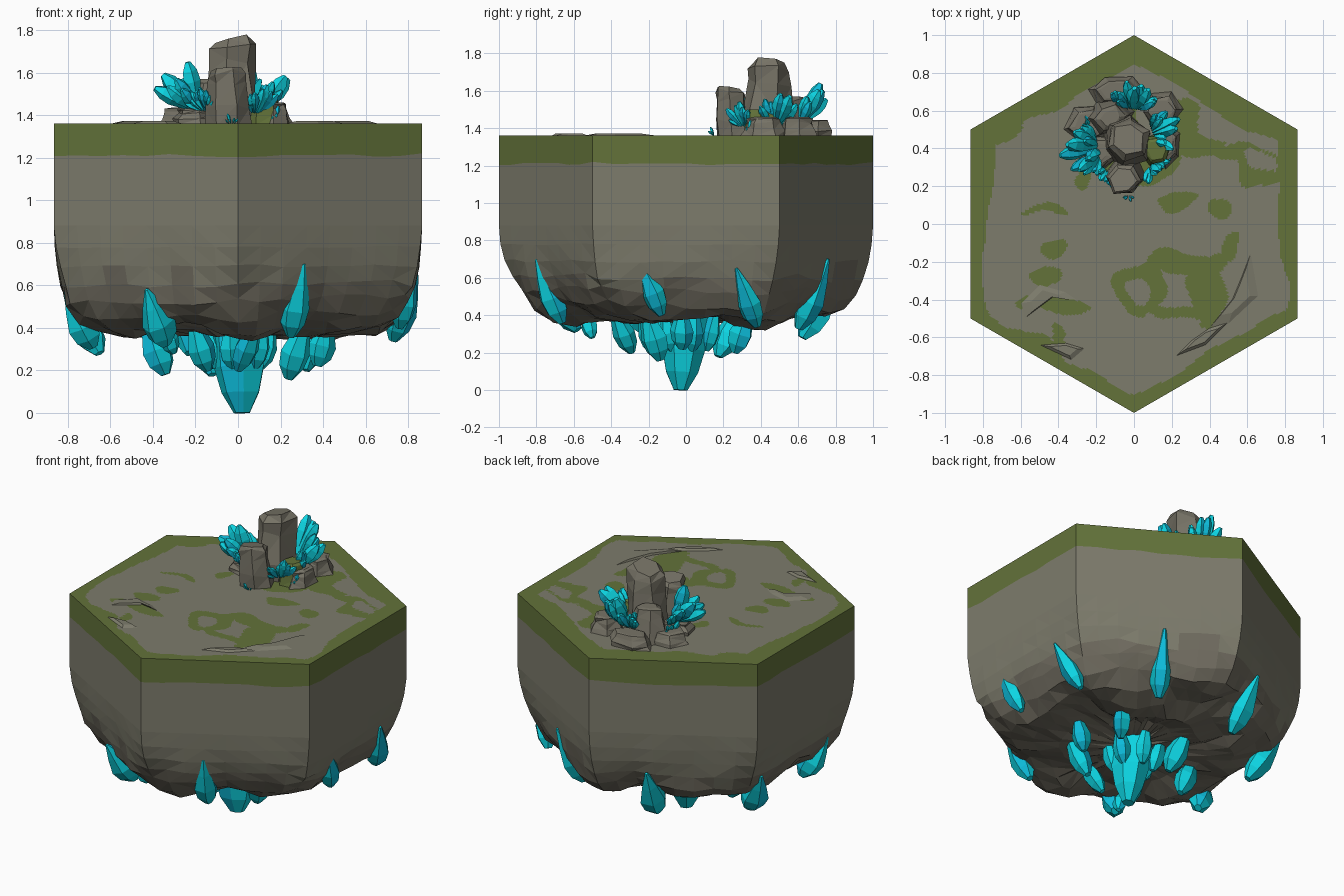
import bpy, bmesh, math, random
from mathutils import Vector, noise

if "Cube" in bpy.data.objects:
    bpy.data.objects.remove(bpy.data.objects["Cube"])

random.seed(4)
TOP = 1.36


def material(name, rgb):
    m = bpy.data.materials.new(name)
    m.diffuse_color = (*rgb, 1)
    m.use_nodes = True
    m.node_tree.nodes["Principled BSDF"].inputs["Base Color"].default_value = m.diffuse_color
    return m


ROCK = material("rock grey", (0.205, 0.2, 0.15))
BROWN = material("underside brown grey", (0.165, 0.152, 0.118))
STONE = material("boulder grey", (0.185, 0.173, 0.135))
GRASS = material("moss green", (0.125, 0.17, 0.042))
CYAN = material("crystal cyan", (0.004, 0.67, 0.77))
BLUE = material("crystal blue", (0.004, 0.50, 0.70))


def finish(name, bm, mats, recalc=True):
    if recalc:
        bmesh.ops.recalc_face_normals(bm, faces=bm.faces)
    me = bpy.data.meshes.new(name)
    bm.to_mesh(me)
    bm.free()
    for m in mats:
        me.materials.append(m)
    ob = bpy.data.objects.new(name, me)
    bpy.context.collection.objects.link(ob)
    return ob


def hex_points(per_side):
    c = [Vector((math.sin(i * math.pi / 3), math.cos(i * math.pi / 3), 0)) for i in range(7)]
    return [c[i].lerp(c[i + 1], k / per_side) for i in range(6) for k in range(per_side)]


def loft(bm, rings, cap_first=False, cap_last=False):
    """Skin a list of point rings; returns faces grouped by band."""
    vs = [[bm.verts.new(p) for p in r] for r in rings]
    n = len(vs[0])
    bands = [[bm.faces.new((a[i], a[(i + 1) % n], b[(i + 1) % n], b[i])) for i in range(n)]
             for a, b in zip(vs, vs[1:])]
    if cap_first:
        bm.faces.new(vs[0])
    if cap_last:
        bm.faces.new(vs[-1])
    return bands


def fuzz(x, y, z=0.0, f=3.0):
    return noise.noise(Vector((x * f + 7.3, y * f + 2.1, z * f + 4.7)))


# --- floating rock body: hexagonal walls rounding into a lumpy underside
# (height, scale, roughness, roundness)
profile = [(1.36, 1, 0, 0), (1.21, 1, 0, 0), (1.0, 1, 0, 0), (0.88, 1, 0, 0), (0.78, .995, .008, .03),
           (0.69, .985, .018, .12), (0.60, .965, .035, .25), (0.52, .94, .05, .4), (0.45, .88, .06, .5),
           (0.40, .78, .06, .6), (0.38, .64, .06, .7), (0.375, .48, .06, .8), (0.375, .3, .05, 1),
           (0.375, .12, .03, 1)]
rings = []
for z, s, amp, rnd in profile:
    ring = []
    for p in hex_points(8):
        d = p.normalized()
        q = p.lerp(d * 0.93, rnd)
        q *= min(1, p.length / q.length) * s
        if amp:
            q *= 1 - amp * 1.3 * abs(fuzz(d.x, d.y, z, 2.5))
            q.z = z + amp * 1.2 * fuzz(q.x, q.y, z, 3.5)
            q.z += random.uniform(-.25, .25) * amp
        else:
            q.z = z + (0.014 * fuzz(p.x, p.y, 0, 6) if z == 1.21 else 0)
        ring.append(q)
    rings.append(ring)
bm = bmesh.new()
bands = loft(bm, rings, cap_last=True)
for f in bands[0]:
    f.material_index = 1
for f in bm.faces:
    c = f.calc_center_median()
    if c.z < 0.60 + 0.15 * fuzz(c.x, c.y, c.z, 4):
        f.material_index = 2
bmesh.ops.triangulate(bm, faces=[f for f in bm.faces if f.calc_center_median().z < .9])
finish("rock_body", bm, [ROCK, GRASS, BROWN])

# --- top surface: mossy border and moss patches on bare rock
patches = [(-.45, .08, .11, .03), (.23, .12, .11, .055), (.45, .09, .05, .05), (-.43, -.12, .09, .06),
           (-.45, -.29, .09, .05), (-.4, -.42, .2, .06), (.04, -.35, .14, .14), (.28, -.2, .22, .07),
           (.38, -.38, .09, .15), (.5, -.13, .06, .09), (.34, .42, .17, .07), (.56, .36, .14, .05),
           (.28, .54, .06, .12), (.0, .42, .25, .2), (-.7, .5, .12, .1), (.24, -.48, .18, .035),
           (-.28, .22, .05, .05), (.68, .3, .12, .11), (-.42, -.6, .04, .08)]
holes = [(.04, -.36, .07, .08), (.68, .33, .07, .06), (.0, .73, .18, .06), (.1, .54, .1, .08)]


def inside(shapes, x, y):
    return any(((x - a) / rx) ** 2 + ((y - b) / ry) ** 2 < 1 for a, b, rx, ry in shapes)


def mossy(x, y, s):
    if s > 0.90 + 0.08 * fuzz(x, y, 0, 4) - 0.06 * max(0, y):
        return not inside(holes, x, y)
    wx = x + 0.06 * fuzz(x, y, 1, 7)
    wy = y + 0.06 * fuzz(x, y, 5, 7)
    return inside(patches, wx, wy) and not inside(holes, wx, wy)


bm = bmesh.new()
outline = hex_points(44)
STEPS = 84
loft(bm, [[Vector((p.x * k / STEPS, p.y * k / STEPS, TOP)) for p in outline]
          for k in range(STEPS, 0, -1)], cap_last=True)
for f in bm.faces:
    c = f.calc_center_median()
    a = math.atan2(c.x, c.y) % (math.pi / 3) - math.pi / 6
    s = math.hypot(c.x, c.y) * math.cos(a) / math.cos(math.pi / 6)
    f.material_index = int(mossy(c.x, c.y, s))
    f.normal_update()
    if f.normal.z < 0:
        f.normal_flip()
finish("mossy_top", bm, [ROCK, GRASS], recalc=False)

# --- thin stone slabs rising gently from the top
slabs = {"left_slab": [(-.6, -.42), (-.5, -.32), (-.36, -.36), (-.3, -.4), (-.42, -.38), (-.58, -.5)],
         "left_small_slab": [(-.5, -.64), (-.33, -.72), (-.26, -.66), (-.36, -.63)],
         "right_slab": [(.62, -.15), (.66, -.38), (.5, -.53), (.4, -.55), (.52, -.4), (.57, -.28)],
         "front_slab": [(.5, -.52), (.38, -.64), (.22, -.7), (.3, -.62), (.4, -.55)]}
for name, pts in slabs.items():
    bm = bmesh.new()
    c = sum((Vector((x, y, 0)) for x, y in pts), Vector()) / len(pts)
    low = [Vector((x, y, TOP - .001)) for x, y in pts]
    high = [p.lerp(Vector((c.x, c.y, p.z)), .4) + Vector((0, 0, .013)) for p in low]
    loft(bm, [low, high], cap_last=True)
    finish(name, bm, [ROCK])


# --- boulders of the outcrop
def boulder(name, x, y, rx, ry, h, lean=(0, 0), mat=STONE, sides=6, top=.5, tilt=(0, 0)):
    bm = bmesh.new()
    turn = random.random() * 6
    jit = [random.uniform(.85, 1.12) for _ in range(sides)]
    rings = []
    for t, s in ((-.05, 1.08), (.3, 1.0), (.7, .85), (.93, .42 + top * .5), (1, top * .75)):
        ring = []
        for i in range(sides):
            a = turn + i * math.tau / sides
            k = s * jit[i] * random.uniform(.88, 1.1)
            px, py = rx * k * math.cos(a), ry * k * math.sin(a)
            dz = random.uniform(-.06, .06) * h if 0 < t < 1 else 0
            dz += (tilt[0] * px + tilt[1] * py) * max(0, t)
            ring.append(Vector((x + lean[0] * t + px, y + lean[1] * t + py, TOP + h * t + dz)))
        rings.append(ring)
    loft(bm, rings, cap_first=True, cap_last=True)
    bmesh.ops.triangulate(bm, faces=bm.faces[:])
    finish(name, bm, [mat])


boulder("tall_boulder", -.045, .43, .13, .14, .395, (.015, .02), top=.85, tilt=(.25, -.1))
boulder("front_boulder", -.04, .255, .1, .1, .255, (-.015, -.02), top=.9, tilt=(.1, -.15))
boulder("back_left_boulder", -.13, .58, .11, .1, .21, (0, -.02), top=.6)
boulder("back_boulder", -.09, .71, .15, .08, .085, top=.8)
boulder("back_right_boulder", .15, .6, .1, .1, .10, top=.8)
boulder("left_boulder", -.24, .53, .11, .11, .075, top=.8)
boulder("left_front_boulder", -.2, .38, .1, .1, .07, top=.8)
boulder("mossy_boulder", .12, .39, .09, .09, .14, mat=GRASS, top=.8)
boulder("right_boulder", .17, .42, .07, .11, .1, top=.7)


# --- crystals: six-sided shards, thin root, wide belly, blunt tip
def shard(bm, base, tip, r, sides=6, shape=((0, .12), (.3, .62), (.6, 1), (.82, .85), (1, .32))):
    base, tip = Vector(base), Vector(tip)
    axis = tip - base
    u = axis.orthogonal().normalized()
    v = axis.normalized().cross(u)
    turn = random.random() * 6
    jit = [random.uniform(.88, 1.1) for _ in range(sides)]
    rings = []
    for t, s in shape:
        rings.append([base + axis * t + r * s * jit[i] * (u * math.cos(a) + v * math.sin(a) * .85)
                      for i, a in ((i, turn + i * math.tau / sides) for i in range(sides))])
    for band in loft(bm, rings, True, True):
        band[0].material_index = 1


# hanging crystals: (root, tip, radius)
hanging = [
    ((.31, -.80, .70), (.25, -.66, .36), .075), ((-.43, -.74, .58), (-.34, -.58, .32), .085),
    ((.82, -.25, .70), (.76, -.13, .40), .07), ((.84, .27, .65), (.73, .38, .34), .075),
    ((.40, .76, .70), (.31, .60, .33), .08), ((-.28, .81, .61), (-.23, .62, .28), .085),
    ((-.81, .38, .57), (-.65, .27, .28), .085), ((-.81, -.30, .57), (-.68, -.22, .31), .08),
    ((.43, -.02, .46), (.37, -.02, .22), .07), ((.37, .34, .46), (.32, .26, .2), .07),
    ((.33, -.23, .46), (.24, -.14, .16), .075), ((-.19, .29, .46), (-.12, .17, .18), .08),
    ((-.44, .04, .46), (-.34, .02, .18), .075), ((.10, -.40, .46), (.0, -.29, .2), .07),
    ((-.22, -.24, .46), (-.14, -.17, .2), .07), ((-.36, -.54, .44), (-.30, -.50, .28), .05)]
bm = bmesh.new()
for b, t, r in hanging:
    shard(bm, b, t, r)
finish("hanging_crystals", bm, [CYAN, BLUE])

bm = bmesh.new()
shard(bm, (0, 0, .48), (.02, -.03, 0), .135, 7, ((0, 1), (.3, 1.02), (.55, 1), (.8, .75), (1, .32)))
for i in range(6):
    a = i * math.tau / 6 + .3
    shard(bm, (.17 * math.cos(a), .17 * math.sin(a), .46), (.11 * math.cos(a), .11 * math.sin(a), .21), .06)
finish("central_crystal", bm, [CYAN, BLUE])

# crystal clusters fanning outwards from the outcrop: (x, y, z, length, count)
clusters = [(-.19, .40, 1.42, .22, 11), (.10, .48, 1.41, .19, 10), (-.01, .61, 1.42, .22, 11),
            (.09, .31, 1.41, .14, 8), (-.15, .29, 1.42, .14, 8), (.17, .35, 1.36, .07, 5),
            (-.03, .15, 1.36, .05, 4), (-.24, .5, 1.4, .1, 6)]
bm = bmesh.new()
for x, y, z, length, count in clusters:
    out = Vector((x + .03, y - .43, 0)).normalized()
    side = Vector((-out.y, out.x, 0))
    for i in range(count):
        w = 2 * i / (count - 1) - 1
        d = out * random.uniform(.25, .85) + side * w * .75 + Vector((0, 0, random.uniform(.35, 1.5)))
        k = length * (1.1 - .5 * abs(w)) * random.uniform(.75, 1.15)
        root = Vector((x, y, z)) + side * w * length * .25
        shard(bm, root, root + d.normalized() * k, k * .19, 5)
finish("crystal_clusters", bm, [CYAN, BLUE])
